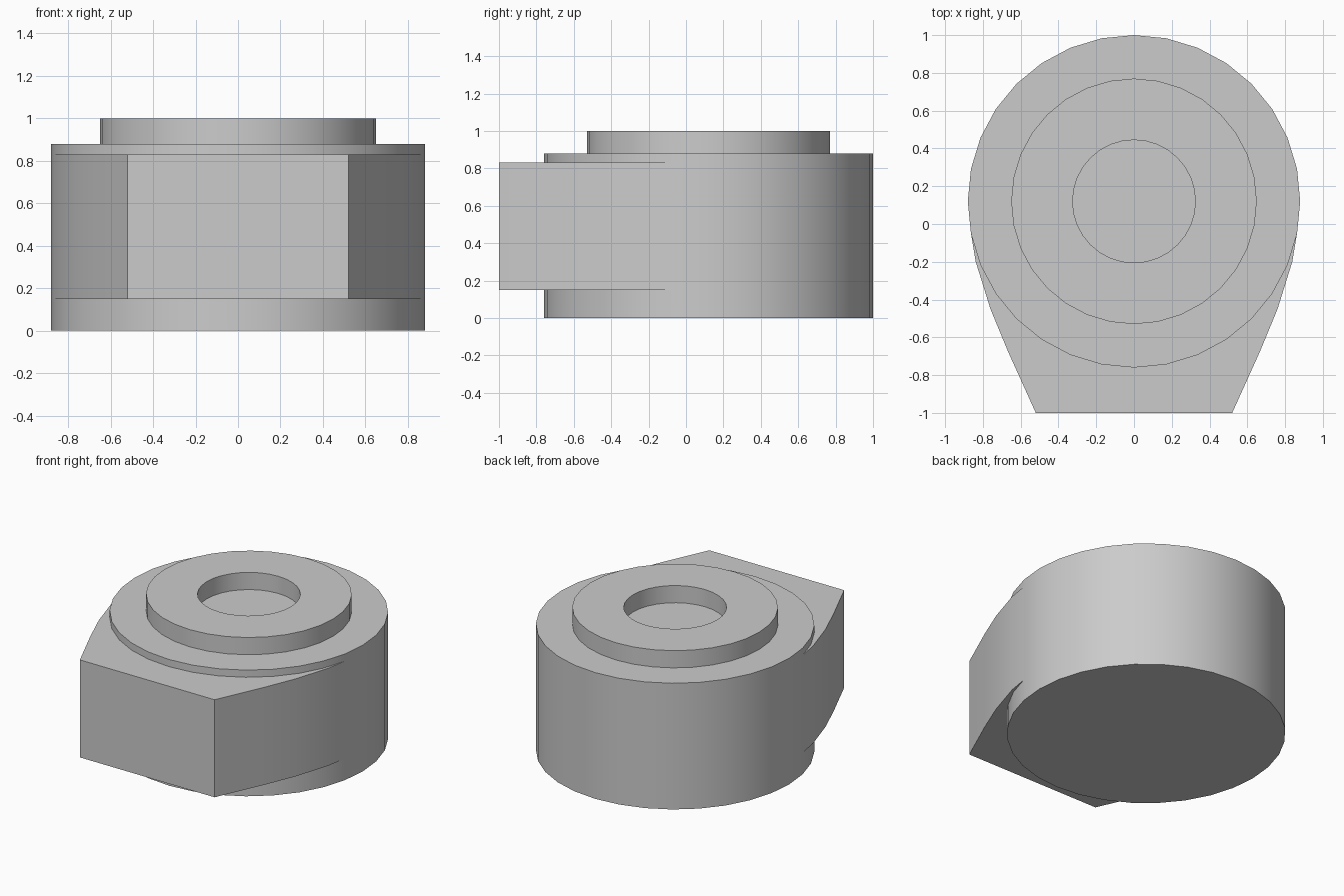
import bpy, bmesh, math

if "Cube" in bpy.data.objects:
    bpy.data.objects.remove(bpy.data.objects["Cube"], do_unlink=True)

CENTRE_Y = 0.12
SIDES = 32

grey = bpy.data.materials.new("plain_grey")
grey.use_nodes = True
colour = (0.6, 0.6, 0.6, 1)
grey.diffuse_color = colour
grey.node_tree.nodes["Principled BSDF"].inputs["Base Color"].default_value = colour


def finish(name, bm):
    bmesh.ops.recalc_face_normals(bm, faces=bm.faces)
    mesh = bpy.data.meshes.new(name)
    bm.to_mesh(mesh)
    bm.free()
    mesh.materials.append(grey)
    obj = bpy.data.objects.new(name, mesh)
    bpy.context.collection.objects.link(obj)
    bpy.ops.object.select_all(action='DESELECT')
    obj.select_set(True)
    bpy.context.view_layer.objects.active = obj
    bpy.ops.object.shade_smooth_by_angle(angle=math.radians(30))
    return obj


# Round body with raised collar and shallow socket, turned from one profile
profile = [(0.88, 0), (0.88, 0.88), (0.65, 0.88), (0.65, 1.0),
           (0.325, 1.0), (0.325, 0.88)]
bm = bmesh.new()
rings = []
for r, z in profile:
    ring = []
    for i in range(SIDES):
        a = math.tau * i / SIDES
        ring.append(bm.verts.new((r * math.cos(a), CENTRE_Y + r * math.sin(a), z)))
    rings.append(ring)
for low, high in zip(rings, rings[1:]):
    for i in range(SIDES):
        j = (i + 1) % SIDES
        bm.faces.new((low[i], low[j], high[j], high[i]))
bm.faces.new(rings[0])
bm.faces.new(rings[-1])
finish("round_body", bm)

# Flat-fronted lug that sweeps tangentially off the body
side = [(0.863, -0.05), (0.838, -0.2), (0.76, -0.45), (0.667, -0.675), (0.52, -1)]
outline = side + [(-x, y) for x, y in reversed(side)]
bm = bmesh.new()
base = bm.faces.new([bm.verts.new((x, y, 0.15)) for x, y in outline])
top = bmesh.ops.extrude_face_region(bm, geom=[base], use_keep_orig=True)
moved = [v for v in top["geom"] if isinstance(v, bmesh.types.BMVert)]
bmesh.ops.translate(bm, verts=moved, vec=(0, 0, 0.68))
finish("front_lug", bm)
